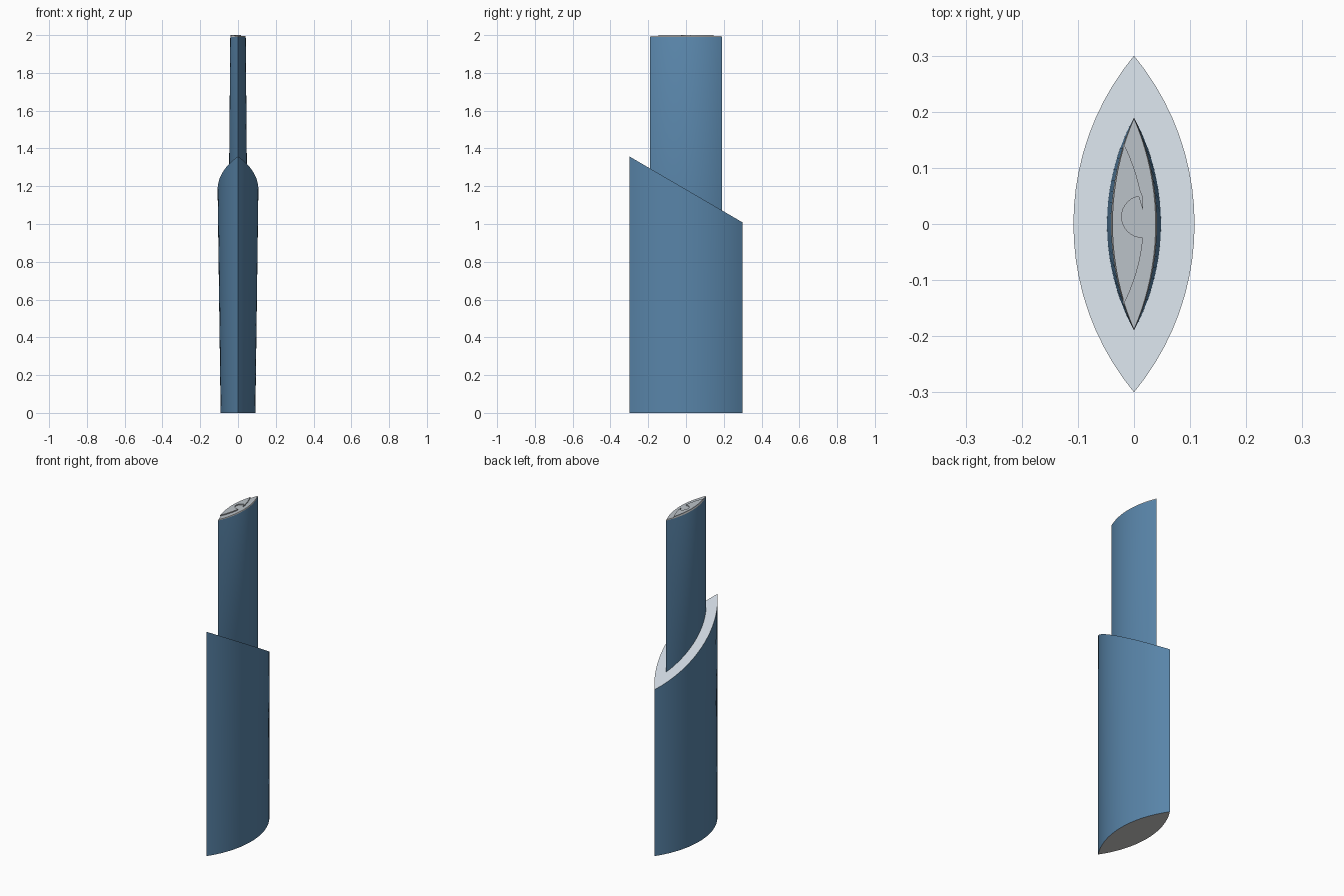
import bpy
from math import sin, cos, asin, pi, radians

cube = bpy.data.objects.get("Cube")
if cube:
    bpy.data.objects.remove(cube)


def material(name, rgb):
    mat = bpy.data.materials.new(name)
    mat.use_nodes = True
    mat.diffuse_color = (*rgb, 1)
    mat.node_tree.nodes["Principled BSDF"].inputs["Base Color"].default_value = (*rgb, 1)
    return mat


blue = material("blue glass", (0.10, 0.235, 0.40))
pale = material("pale terrace", (0.59, 0.65, 0.71))
grey = material("roof grey", (0.50, 0.54, 0.58))
concrete = material("concrete grey", (0.62, 0.61, 0.60))


def lens(half_length, half_width, n=20):
    """Pointed oval made of two circular arcs, counter-clockwise."""
    radius = (half_length ** 2 + half_width ** 2) / (2 * half_width)
    a = asin(half_length / radius)
    side = [(radius * cos(t) - radius + half_width, radius * sin(t))
            for t in (-a + 2 * a * i / n for i in range(n))]
    return side + [(-x, -y) for x, y in side]


def loft(name, rings, walls, top, bottom=None):
    """Skin a list of rings, one wall material per band, and cap the ends."""
    n = len(rings[0])
    verts = [v for ring in rings for v in ring]
    faces, mats = [], []
    for k, wall in enumerate(walls):
        for i in range(n):
            j = (i + 1) % n
            faces.append((k * n + i, k * n + j, k * n + n + j, k * n + n + i))
            mats.append(wall)
    faces.append(tuple(range(len(verts) - n, len(verts))))
    mats.append(top)
    if bottom:
        faces.append(tuple(reversed(range(n))))
        mats.append(bottom)
    mesh = bpy.data.meshes.new(name)
    mesh.from_pydata(verts, [], faces)
    palette = list(dict.fromkeys(mats))
    for mat in palette:
        mesh.materials.append(mat)
    for poly, mat in zip(mesh.polygons, mats):
        poly.material_index = palette.index(mat)
    obj = bpy.data.objects.new(name, mesh)
    bpy.context.collection.objects.link(obj)
    bpy.ops.object.select_all(action='DESELECT')
    obj.select_set(True)
    bpy.context.view_layer.objects.active = obj
    bpy.ops.object.shade_smooth_by_angle(angle=radians(30))


def level(outline, z):
    return [(x, y, z) for x, y in outline]


def on_terrace(outline):
    return [(x, y, 1.183 - 0.583 * y) for x, y in outline]


# Lower block: widens slightly upward and ends in a sloping terrace
loft("lower_block", [level(lens(0.30, 0.092), 0), on_terrace(lens(0.30, 0.108))],
     [blue], pale, concrete)

# Upper tower: narrows upward, with a thin slab edge around the flat roof
ROOF = 1.994
roof_outline = lens(0.188, 0.0385)
loft("upper_tower",
     [on_terrace(lens(0.19, 0.048)), level(lens(0.19, 0.041), 1.989), level(roof_outline, ROOF)],
     [blue, concrete], grey)

# Raised crescent along the right edge of the roof, notched by a round landing pad
PAD_X, PAD_Y, PAD_R, REACH = 0.015, 0.013, 0.037, 0.145


def bow(y):
    return 0.017 - 0.036 * (y / REACH) ** 2


edge = [p for p in roof_outline if p[0] < 0 and abs(p[1]) < REACH - 0.005]
lower = [(bow(y), y) for y in (-REACH + 0.02 * i for i in range(7))]
upper = [(x, -y) for x, y in reversed(lower)]
angles = [pi * (1.5 - i / 16) for i in range(17)]
pad = [(PAD_X + PAD_R * cos(a), PAD_Y + PAD_R * sin(a)) for a in angles]
crescent = edge + lower + pad + upper
loft("roof_crescent", [level(crescent, ROOF), level(crescent, 2.0)], [grey], grey)
